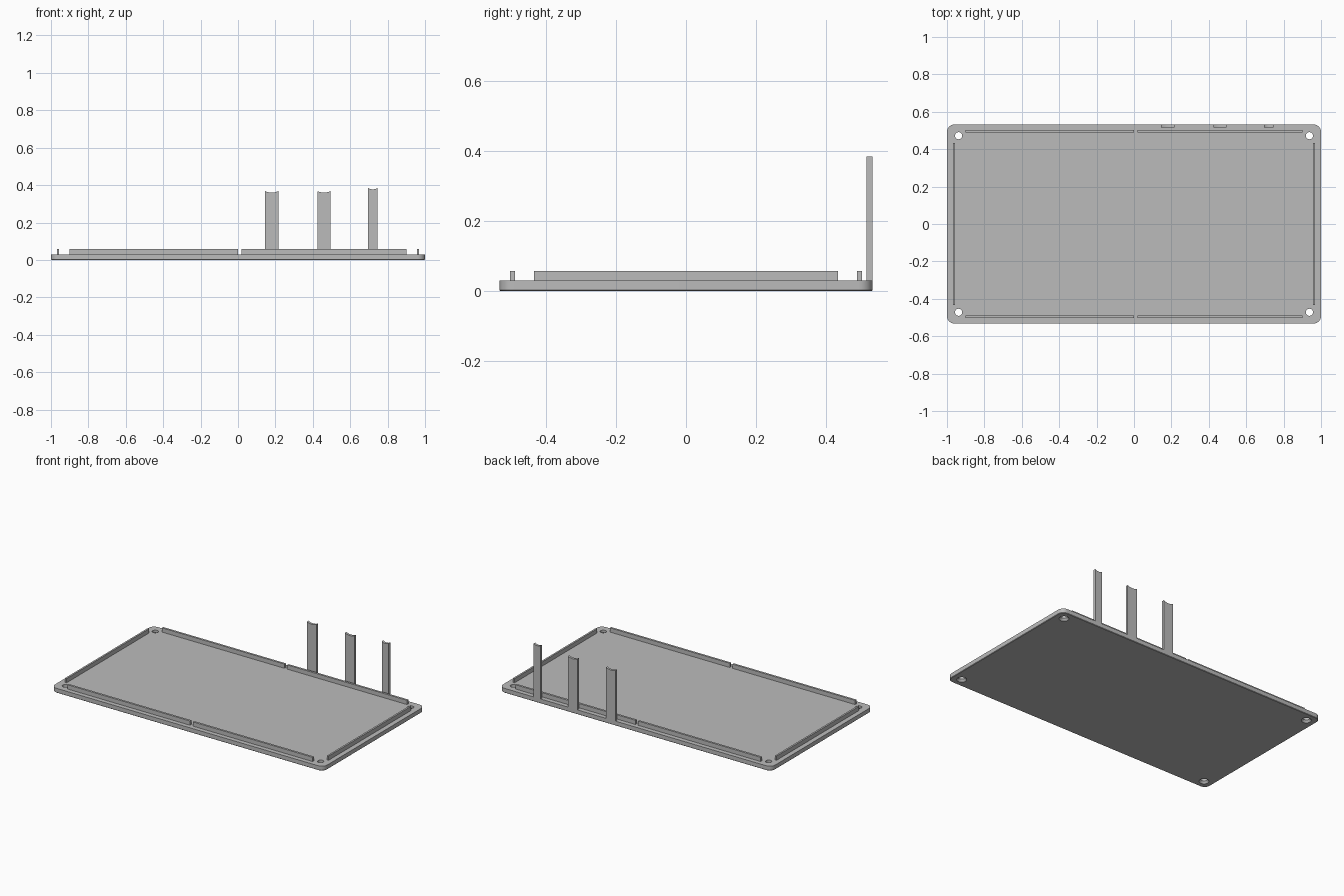
import bpy, bmesh, math

if "Cube" in bpy.data.objects:
    bpy.data.objects.remove(bpy.data.objects["Cube"])

grey = bpy.data.materials.new("light grey")
grey.diffuse_color = (0.5, 0.5, 0.5, 1)
grey.use_nodes = True
grey.node_tree.nodes["Principled BSDF"].inputs["Base Color"].default_value = grey.diffuse_color

HX, HY, T = 1.0, 0.532, 0.03      # plate half sizes and thickness
RIM_TOP = 0.058


def finish(name, bm):
    bmesh.ops.recalc_face_normals(bm, faces=bm.faces)
    me = bpy.data.meshes.new(name)
    bm.to_mesh(me)
    bm.free()
    me.materials.append(grey)
    ob = bpy.data.objects.new(name, me)
    bpy.context.collection.objects.link(ob)
    return ob


def loft(name, rings):
    """Closed solid through rings of equal point count."""
    bm = bmesh.new()
    loops = [[bm.verts.new(p) for p in ring] for ring in rings]
    n = len(loops[0])
    for a, b in zip(loops, loops[1:]):
        for i in range(n):
            j = (i + 1) % n
            bm.faces.new((a[i], a[j], b[j], b[i]))
    bm.faces.new(loops[0])
    bm.faces.new(loops[-1])
    return finish(name, bm)


def box(name, x0, x1, y0, y1, z0, z1):
    return loft(name, [[(x0, y0, z), (x1, y0, z), (x1, y1, z), (x0, y1, z)] for z in (z0, z1)])


def rounded_ring(inset, z, r=0.04, seg=8):
    pts = []
    for k, (sx, sy) in enumerate(((1, 1), (-1, 1), (-1, -1), (1, -1))):
        for i in range(seg + 1):
            a = math.pi / 2 * (k + i / seg)
            pts.append((sx * (HX - r) + (r - inset) * math.cos(a),
                        sy * (HY - r) + (r - inset) * math.sin(a), z))
    return pts


def circle(cx, cy, r, z, n=32):
    return [(cx + r * math.cos(2 * math.pi * i / n),
             cy + r * math.sin(2 * math.pi * i / n), z) for i in range(n)]


def smooth(ob):
    bpy.ops.object.select_all(action='DESELECT')
    ob.select_set(True)
    bpy.context.view_layer.objects.active = ob
    bpy.ops.object.shade_smooth_by_angle(angle=math.radians(30))


# Base plate with rounded corners and a slim bottom chamfer
plate = loft("base_plate", [rounded_ring(0.003, 0), rounded_ring(0, 0.003), rounded_ring(0, T)])

# Countersunk screw holes
cutters = []
for sx in (-1, 1):
    for sy in (-1, 1):
        cx, cy = sx * 0.938, sy * 0.472
        c = loft("screw_hole_cutter", [circle(cx, cy, 0.038, -0.01), circle(cx, cy, 0.019, 0.014),
                                       circle(cx, cy, 0.019, 0.05)])
        c.hide_render = True
        m = plate.modifiers.new("screw_hole", 'BOOLEAN')
        m.operation, m.solver, m.object = 'DIFFERENCE', 'EXACT', c
        cutters.append(c)
bpy.context.view_layer.objects.active = plate
for m in list(plate.modifiers):
    bpy.ops.object.modifier_apply(modifier=m.name)
for c in cutters:
    bpy.data.objects.remove(c)
smooth(plate)

# Locating ridges along the four edges, long ones split in the middle
for s, side in ((-1, "front"), (1, "back")):
    y0, y1 = sorted((s * 0.488, s * 0.502))
    box(side + "_ridge_left", -0.90, 0.0, y0, y1, T, RIM_TOP)
    box(side + "_ridge_right", 0.02, 0.90, y0, y1, T, RIM_TOP)
for s, side in ((-1, "left"), (1, "right")):
    x0, x1 = sorted((s * 0.956, s * 0.968))
    box(side + "_ridge", x0, x1, -0.434, 0.434, T, RIM_TOP)

# Upright tabs at the back edge with hollowed top ends
for name, x0, x1, top in (("tab_left", 0.144, 0.216, 0.368),
                          ("tab_middle", 0.424, 0.495, 0.368),
                          ("tab_right", 0.695, 0.746, 0.385)):
    n, sag = 10, 0.008
    arc = []
    for i in range(n + 1):
        t = 1 - 2 * i / n
        arc.append(((x0 + x1) / 2 + t * (x1 - x0) / 2, top - sag * (1 - t * t)))
    outline = [(x0, T), (x1, T)] + arc
    smooth(loft(name, [[(x, y, z) for x, z in outline] for y in (0.516, HY)]))
